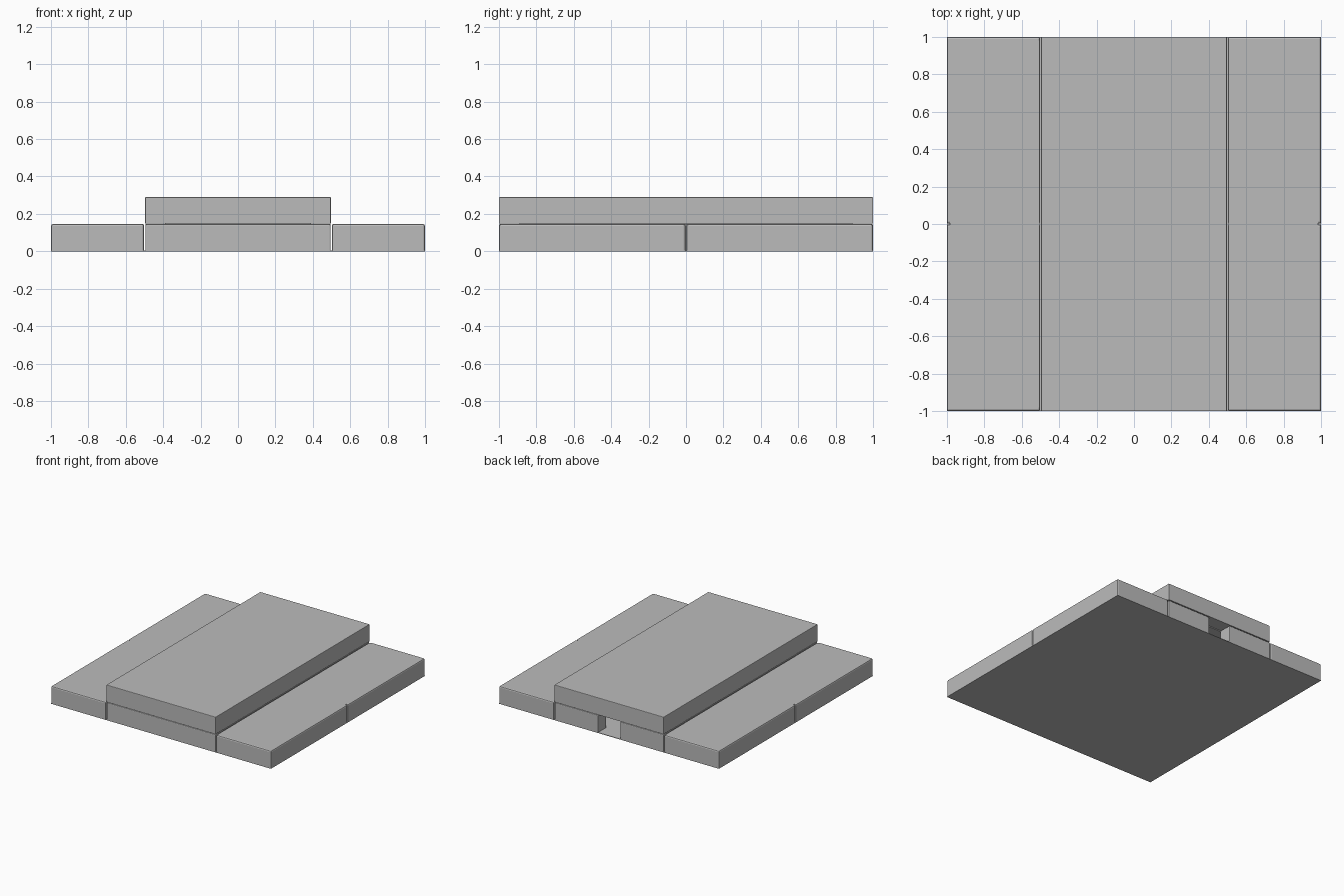
import bpy
import bmesh

if "Cube" in bpy.data.objects:
    bpy.data.objects.remove(bpy.data.objects["Cube"])

stone = bpy.data.materials.new("plain_grey")
stone.diffuse_color = (0.5, 0.5, 0.5, 1.0)
stone.use_nodes = True
stone.node_tree.nodes["Principled BSDF"].inputs["Base Color"].default_value = stone.diffuse_color


def box(name, x, y, z, bevel=0.0):
    """Box between (min, max) pairs, with optional softened edges."""
    bm = bmesh.new()
    bmesh.ops.create_cube(bm, size=1.0)
    for v in bm.verts:
        v.co = [r[0] if c < 0 else r[1] for c, r in zip(v.co, (x, y, z))]
    if bevel:
        # soften everything except the edges resting on the floor
        low = min(v.co.z for v in bm.verts)
        edges = [e for e in bm.edges if max(v.co.z for v in e.verts) > low + 1e-4]
        bmesh.ops.bevel(bm, geom=edges, offset=bevel, segments=2,
                        profile=0.5, affect='EDGES')
    bmesh.ops.recalc_face_normals(bm, faces=bm.faces)
    mesh = bpy.data.meshes.new(name)
    bm.to_mesh(mesh)
    bm.free()
    mesh.materials.append(stone)
    ob = bpy.data.objects.new(name, mesh)
    bpy.context.collection.objects.link(ob)
    return ob


WALL = (0.002, 0.145)

# floor
box("floor", (-1, 1), (-1, 1), (0, 0.004))

# low side wings: two blocks each, joined by an inset core that closes the top
for side, s in (("left", -1), ("right", 1)):
    xs = sorted((s * 0.502, s * 1.0))
    core = sorted((s * 0.505, s * 0.985))
    box(side + "_wing_front", xs, (-1, -0.003), WALL, 0.01)
    box(side + "_wing_back", xs, (0.003, 1), WALL, 0.01)
    box(side + "_wing_core", core, (-0.98, 0.98), (0.003, 0.145))

# hollow middle room: side walls, closed front, back with a doorway
for side, s in (("left", -1), ("right", 1)):
    box(side + "_room_wall", sorted((s * 0.39, s * 0.495)), (-0.9, 0.9), WALL)
    box(side + "_door_wall", sorted((s * 0.1, s * 0.495)), (0.89, 1), WALL, 0.006)
box("front_wall", (-0.495, 0.495), (-1, -0.89), WALL, 0.006)

# ceiling in the shadow gap and the raised roof slab
box("ceiling", (-0.39, 0.39), (-0.89, 0.89), (0.143, 0.153))
box("roof_slab", (-0.497, 0.497), (-1, 1), (0.15, 0.29), 0.004)
